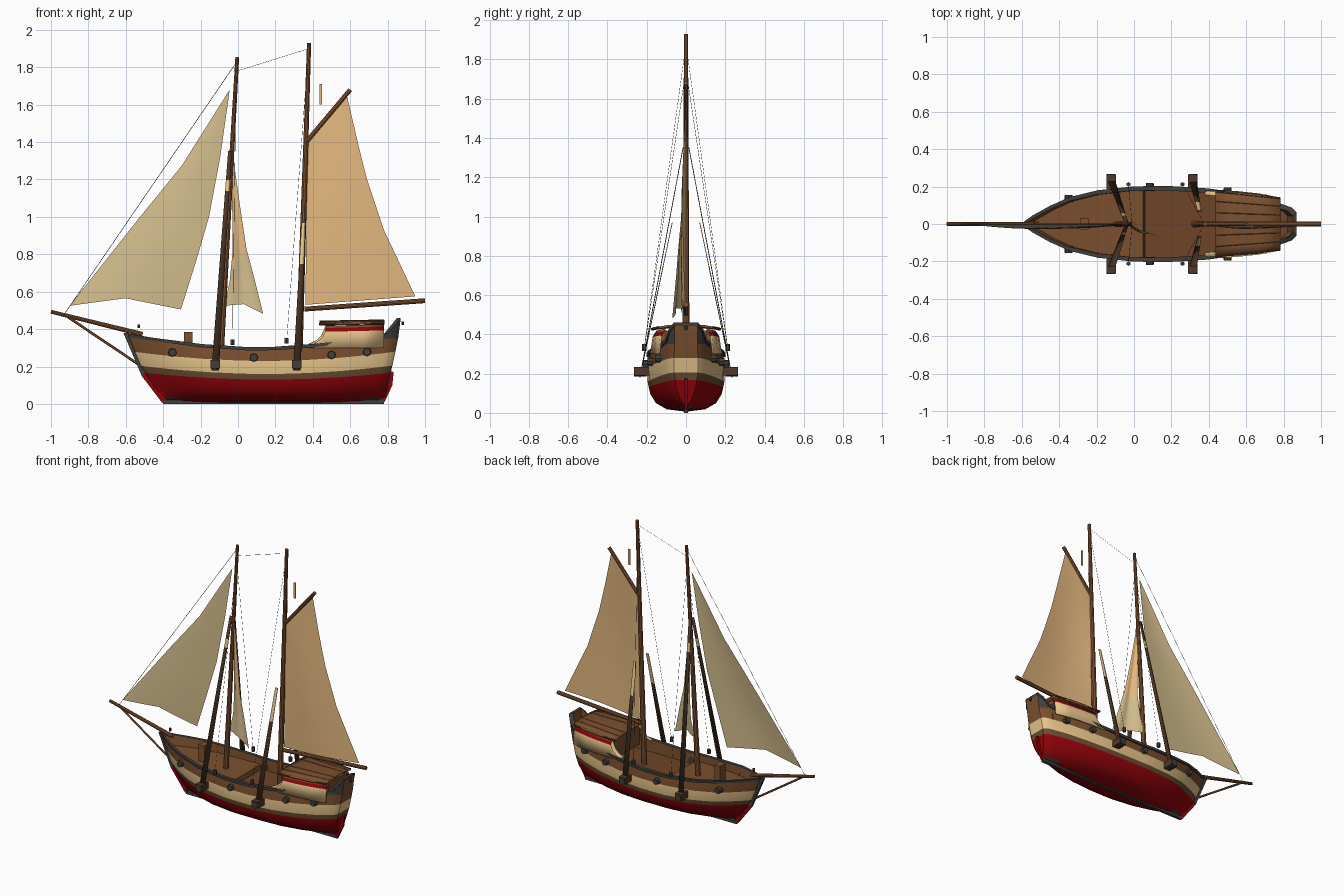
import bpy, bmesh, math
from mathutils import Vector

cube = bpy.data.objects.get("Cube")
if cube:
    bpy.data.objects.remove(cube, do_unlink=True)

COLOURS = {
    "red": (0.28, 0.001, 0.003), "wale": (0.14, 0.075, 0.03),
    "cream": (0.86, 0.6, 0.28), "brown": (0.2, 0.08, 0.028),
    "iron": (0.055, 0.05, 0.043), "deck": (0.155, 0.057, 0.021),
    "spar": (0.26, 0.1, 0.037), "dark_wood": (0.075, 0.04, 0.021),
    "tan_canvas": (0.77, 0.48, 0.21), "pale_canvas": (0.64, 0.5, 0.26),
}
NAMES = list(COLOURS)
MATS = []
for key, rgb in COLOURS.items():
    m = bpy.data.materials.new(key)
    m.use_nodes = True
    m.diffuse_color = (*rgb, 1)
    m.roughness, m.specular_intensity = 1, 0
    shader = m.node_tree.nodes["Principled BSDF"]
    shader.inputs["Base Color"].default_value = (*rgb, 1)
    shader.inputs["Roughness"].default_value = 1
    MATS.append(m)
parts = []


def finish(name, bm, colour=None, mirror=False, thick=0):
    bmesh.ops.remove_doubles(bm, verts=bm.verts, dist=0.0004)
    bmesh.ops.recalc_face_normals(bm, faces=bm.faces)
    mesh = bpy.data.meshes.new(name)
    bm.to_mesh(mesh)
    bm.free()
    for m in ([MATS[NAMES.index(colour)]] if colour else MATS):
        mesh.materials.append(m)
    ob = bpy.data.objects.new(name, mesh)
    bpy.context.collection.objects.link(ob)
    if mirror:
        mod = ob.modifiers.new("Mirror", "MIRROR")
        mod.use_axis = (False, True, False)
    if thick:
        mod = ob.modifiers.new("Solidify", "SOLIDIFY")
        mod.thickness, mod.offset = thick, 0
    parts.append(ob)


def lerp_table(v, table):
    for (a, fa), (b, fb) in zip(table, table[1:]):
        if v <= b:
            return fa + (fb - fa) * max(0, v - a) / (b - a)
    return table[-1][1]


def loft(bm, rows, rule=None):
    grid = [[bm.verts.new(p) for p in row] for row in rows]
    for i in range(len(grid) - 1):
        for j in range(len(grid[0]) - 1):
            f = bm.faces.new((grid[i][j], grid[i + 1][j], grid[i + 1][j + 1], grid[i][j + 1]))
            if rule:
                f.material_index = NAMES.index(rule(i, j))


def rod(name, a, b, r1, colour, r2=None, sides=10):
    a, b = Vector(a), Vector(b)
    bm = bmesh.new()
    mat = (b - a).to_track_quat("Z", "Y").to_matrix().to_4x4()
    mat.translation = (a + b) / 2
    bmesh.ops.create_cone(bm, cap_ends=True, segments=sides, radius1=r1,
                          radius2=r2 or r1, depth=(b - a).length, matrix=mat)
    finish(name, bm, colour)


def box(name, centre, size, colour):
    bm = bmesh.new()
    bmesh.ops.create_cube(bm, size=1)
    for v in bm.verts:
        v.co = Vector(c + s * k for c, s, k in zip(centre, size, v.co))
    finish(name, bm, colour)


def plate(name, outline, width, colour):
    bm = bmesh.new()
    face = bm.faces.new([bm.verts.new((x, -width / 2, z)) for x, z in outline])
    ext = bmesh.ops.extrude_face_region(bm, geom=[face])
    for v in ext["geom"]:
        if isinstance(v, bmesh.types.BMVert):
            v.co.y += width
    finish(name, bm, colour)


# Hull: lofted half with painted bands, rail, bulwark and deck
STATIONS = [(0, 0), (.015, .02), (.04, .045), (.1, .095), (.17, .14), (.27, .175), (.4, .195),
            (.44, .196), (.445, .196), (.55, .196), (.68, .185), (.8, .162), (.9, .13),
            (.96, .1), (.985, .085), (1, .06), (1, 0)]
SHEER = [(0, .36), (.1, .335), (.27, .302), (.45, .285), (.6, .289), (.75, .312),
         (.9, .335), (.96, .36), (.985, .41), (1, .442)]
BOW = [(0, -.4), (.165, -.505), (.21, -.535), (.37, -.6)]
STERN = [(0, .78), (.16, .815), (.27, .84), (.37, .86), (.46, .87)]


def hull_row(u, w):
    q = (2 * u - 1) ** 2
    keel, red = .006 + .02 * q * q, .13 + .037 * q
    wale, cream = .16 + .045 * q, .23 + .05 * q
    sheer = lerp_table(u, SHEER)
    shoulder = sheer - .01 if u < .5 else min(sheer - .01, .35)
    deck = cream + (.025 if u < .442 else -.005)
    power = 1 + 1.6 * q * q
    inner = max(0, w - .018)
    pts = [(0, keel)]
    for f, t in ((.5, .1), (.78, .35), (.92, .7), (.97, 1)):
        pts.append((w * f ** power, keel + t * (red - keel)))
    pts += [(w, wale), (w * 1.01, cream), (w * .975, shoulder), (w * .97, sheer), (w * 1.03, sheer),
            (w * 1.03, sheer + .018), (inner, sheer + .018), (inner, deck), (0, deck)]
    row = []
    for j, (y, z) in enumerate(pts):
        x0, x1 = lerp_table(z, BOW), lerp_table(z, STERN)
        row.append((x0 + (x1 - x0) * u - (.02 * u if j > 10 else 0), y, z))
    return row


BANDS = ["red"] * 4 + ["wale", "cream", "brown", "brown"] + ["iron"] * 3 + ["brown", "deck"]
LAST = len(STATIONS) - 2


def hull_paint(i, j):
    if j == 7 and LAST - 3 <= i < LAST:
        return "iron"
    if j == 0 and not 3 <= i < LAST - 3:
        return "iron"
    if j == 12 and i < 7:
        return "brown"
    return BANDS[j]


bm = bmesh.new()
loft(bm, [hull_row(u, w) for u, w in STATIONS], hull_paint)
finish("hull", bm, mirror=True)

plate("stem_post", [(-.612, .378), (-.585, .378), (-.49, .17), (-.515, .15)], .022, "iron")
plate("forefoot", [(-.515, .15), (-.49, .17), (-.385, .02), (-.405, .005)], .018, "red")
box("keel", (.19, 0, .01), (1.18, .02, .02), "iron")
plate("rudder", [(.75, .008), (.785, .012), (.825, .1), (.832, .17), (.8, .18)], .016, "red")

# Stern cabin: side walls sweeping up from the rail, bulkheads and roof
WALL = [(.38, .182, .318), (.42, .18, .335), (.45, .178, .365), (.47, .176, .415),
        (.56, .17, .417), (.67, .158, .42), (.78, .137, .425)]


def wall_row(x, w, top):
    base = .3
    marks = (base, base + (top - base) * .74, base + (top - base) * .9, top)
    return [(x, w - .01 * k, z) for k, z in enumerate(marks)]


bm = bmesh.new()
loft(bm, [wall_row(*s) for s in WALL],
     lambda i, j: "cream" if i < 3 or j == 0 else ("red", "brown")[j - 1])
finish("cabin_wall", bm, mirror=True, thick=.01)
for name, x, w in (("cabin_front", .475, .15), ("cabin_back", .772, .105)):
    box(name, (x, 0, .345), (.012, w * 2, .15), "brown")

bm = bmesh.new()
loft(bm, [[(x, w * k, z - .012 * k * k) for k in (0, .35, .7, 1)]
          for x, w, z in ((.435, .172, .439), (.56, .168, .441), (.67, .158, .443), (.782, .136, .446))])
finish("cabin_roof", bm, "brown", mirror=True, thick=.012)
for side in (1, -1):
    for f in (.35, .7):
        z = .443 - .012 * f * f
        rod("roof_batten", (.44, side * .172 * f, z), (.78, side * .136 * f, z + .006), .004, "deck", sides=4)
    rod("roof_edge", (.435, side * .172, .427), (.782, side * .136, .434), .008, "dark_wood", sides=6)

# Masts, spars and deck post
rod("foremast", (-.095, 0, .24), (-.004, 0, 1.855), .018, "spar", .01)
rod("mainmast", (.325, 0, .22), (.38, 0, 1.93), .019, "spar", .011)
rod("bowsprit", (-.51, 0, .372), (-1, 0, .493), .013, "spar", .01)
rod("bowsprit_stay", (-.5, 0, .19), (-.91, 0, .465), .007, "spar", sides=6)
rod("boom", (.355, 0, .507), (1, 0, .552), .013, "spar")
rod("gaff", (.36, 0, 1.395), (.6, 0, 1.68), .012, "spar")
box("deck_post", (-.265, 0, .32), (.046, .06, .13), "brown")
box("pennant", (.443, 0, 1.655), (.014, .006, .11), "tan_canvas")


# Sails: sheets between a luff and a leech, bulging to one side
def sail(name, luff, leech, rule, belly, foot=0, folds=0):
    bm = bmesh.new()
    rows, n = [], len(luff) - 1
    for i in range(4 * n + 1):
        k, t = min(i // 4, n - 1), i / (4 * n)
        f = i / 4 - k
        a = Vector(luff[k]).lerp(Vector(luff[k + 1]), f)
        b = Vector(leech[k]).lerp(Vector(leech[k + 1]), f)
        row = []
        for j in range(13):
            s = j / 12
            p = a.lerp(b, s)
            p.y -= belly * math.sin(math.pi * s) * math.cos(t * math.pi / 2)
            p.y += folds * math.sin(s * 3 * math.pi) * (1 - t)
            p.z += foot * (1 - abs(2 * s - 1)) * (1 - t) ** 3
            row.append(p)
        rows.append(row)
    loft(bm, rows, rule)
    finish(name, bm)


sail("jib", [(-.9, 0, .525), (-.71, 0, .765), (-.52, 0, 1.005), (-.3, 0, 1.275), (-.045, 0, 1.68)],
     [(-.305, -.02, .505), (-.225, -.02, .76), (-.155, -.015, 1), (-.095, -.01, 1.32), (-.044, 0, 1.68)],
     lambda i, j: "pale_canvas", .015, .05)
sail("mainsail", [(.36, 0, .53), (.363, 0, .75), (.366, 0, .98), (.368, 0, 1.2), (.37, 0, 1.405)],
     [(.948, -.005, .575), (.78, -.015, .93), (.69, -.015, 1.2), (.64, -.01, 1.4), (.582, 0, 1.65)],
     lambda i, j: "tan_canvas", .02)
sail("brailed_staysail", [(-.075, .01, .525), (-.045, .01, .65), (-.03, 0, .8), (-.03, 0, 1), (-.04, 0, 1.34)],
     [(.135, -.07, .482), (.08, -.05, .7), (.045, -.04, .83), (.012, -.02, 1.05), (-.03, 0, 1.35)],
     lambda i, j: "pale_canvas" if i < 7 else "tan_canvas", .01, .03, .007)


# Shrouds, chain plates, fenders, blocks and stays
def hull_side(x):
    return lerp_table((x + .57) / 1.42, STATIONS[:-1])


for side in (1, -1):
    for label, xb, xt, inset, top, light in (("fore", -.122, -.043, .015, 1.35, (.82, .87)),
                                             ("main", .315, .35, .07, .97, (.72, 1))):
        bm = bmesh.new()
        foot, head = Vector((xb, side * .235, .18)), Vector((xt, side * inset, top))
        rows = []
        for t in (0, *light, 1.001):
            mid, half = foot.lerp(head, t), Vector((.02 - .01 * t, 0, 0))
            rows.append([mid - half, mid + half])
        loft(bm, rows, lambda i, j: "cream" if i == 1 else "dark_wood")
        finish(label + "_shroud", bm, thick=.004)
        box(label + "_chain_plate", (xb, side * .225, .212), (.05, .075, .045), "dark_wood")
        rod(label + "_deadeye", (xb, side * .2, .21), (xb, side * .266, .21), .024, "iron", sides=8)
    for x, z in ((-.35, .275), (.085, .248), (.5, .262), (.69, .278)):
        y = side * hull_side(x)
        rod("fender", (x, y * .9, z), (x, y + side * .024, z), .024, "iron", .02, sides=8)
    for x, z, xt, zt in ((-.03, .33, -.01, 1.75), (.26, .337, .376, 1.88)):
        rod("block", (x, side * .212, z - .015), (x, side * .212, z + .015), .012, "iron", sides=6)
        rod("side_stay", (x, side * .212, z), (xt, 0, zt), .0009, "dark_wood", sides=4)
rod("forestay", (-.93, 0, .478), (-.006, 0, 1.83), .0014, "dark_wood", sides=4)
rod("triatic_stay", (-.004, 0, 1.78), (.379, 0, 1.9), .0009, "dark_wood", sides=4)
for x, z in ((-.53, .415), (.88, .432)):
    rod("end_block", (x, 0, z - .01), (x, 0, z + .01), .008, "iron", sides=6)

bpy.ops.object.select_all(action="DESELECT")
for ob in parts:
    ob.select_set(True)
bpy.context.view_layer.objects.active = parts[0]
bpy.ops.object.shade_smooth_by_angle(angle=math.radians(35))
